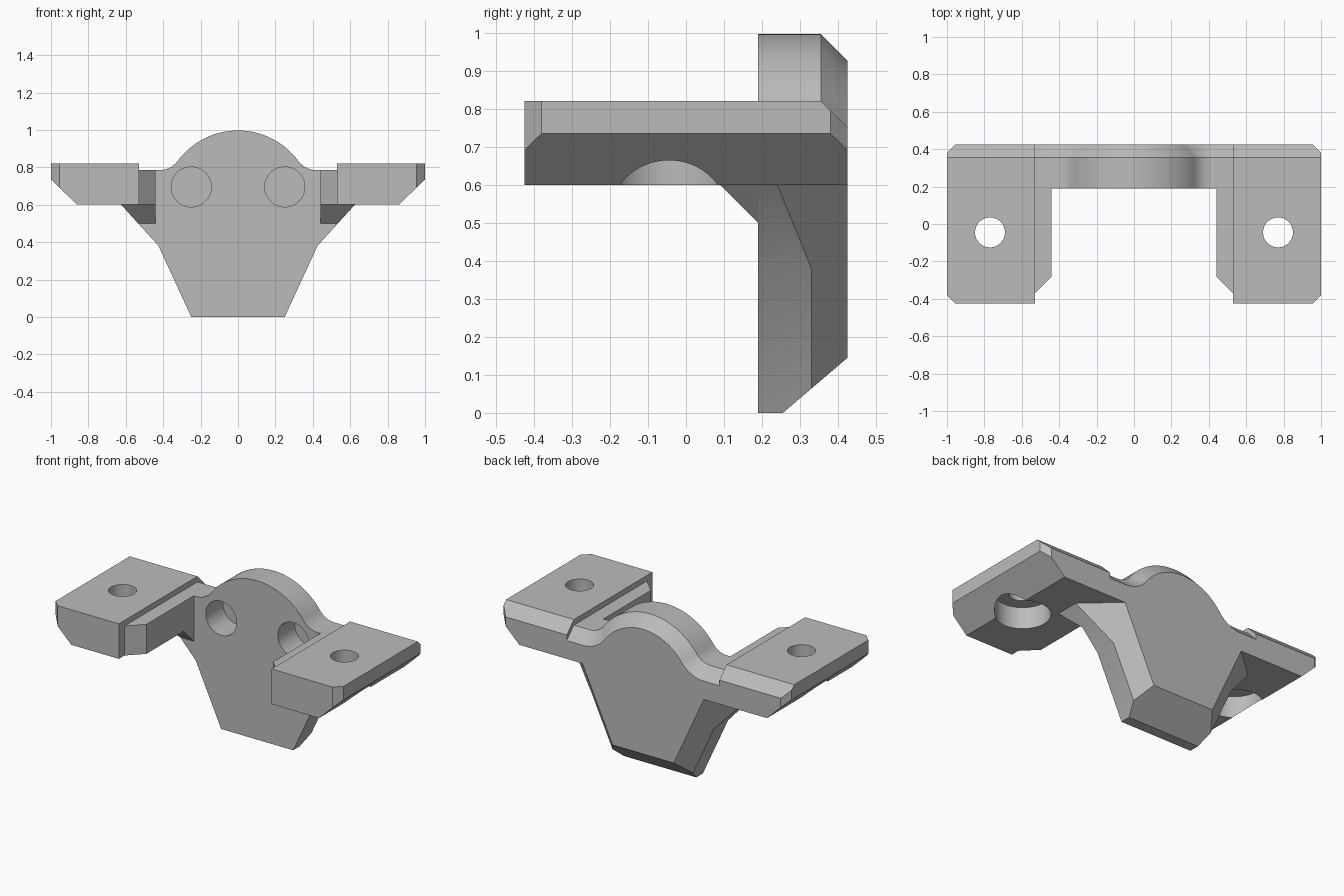
import bpy, bmesh, math
from mathutils import Vector

if "Cube" in bpy.data.objects:
    bpy.data.objects.remove(bpy.data.objects["Cube"])

grey = bpy.data.materials.new("plain grey")
grey.use_nodes = True
colour = (0.5, 0.5, 0.5, 1)
grey.diffuse_color = colour
grey.node_tree.nodes["Principled BSDF"].inputs["Base Color"].default_value = colour


def make_object(name, bm):
    bmesh.ops.recalc_face_normals(bm, faces=bm.faces)
    mesh = bpy.data.meshes.new(name)
    bm.to_mesh(mesh)
    bm.free()
    mesh.materials.append(grey)
    obj = bpy.data.objects.new(name, mesh)
    bpy.context.collection.objects.link(obj)
    return obj


def cut_box(name, low, high, cuts, side=1):
    """Box trimmed by planes (point, outward normal); side=-1 mirrors it in x."""
    bm = bmesh.new()
    bmesh.ops.create_cube(bm, size=1)
    for v in bm.verts:
        v.co = Vector([lo if c < 0 else hi for c, lo, hi in zip(v.co, low, high)])
    for point, normal in cuts:
        bmesh.ops.bisect_plane(bm, geom=bm.verts[:] + bm.edges[:] + bm.faces[:],
                               plane_co=point, plane_no=normal, clear_outer=True)
        bmesh.ops.holes_fill(bm, edges=[e for e in bm.edges if e.is_boundary])
    for v in bm.verts:
        v.co.x *= side
    return make_object(name, bm)


def cylinder(name, centre, radius, length, along_y=False):
    bpy.ops.mesh.primitive_cylinder_add(vertices=64, radius=radius, depth=length, location=centre,
                                        rotation=(math.pi / 2 if along_y else 0, 0, 0))
    obj = bpy.context.object
    obj.name = name
    obj.data.materials.append(grey)
    return obj


def combine(target, tool, operation):
    mod = target.modifiers.new(operation.lower(), "BOOLEAN")
    mod.operation, mod.solver, mod.object = operation, "EXACT", tool
    bpy.context.view_layer.objects.active = target
    bpy.ops.object.modifier_apply(modifier=mod.name)
    bpy.data.objects.remove(tool)


def dome_outline(inset):
    """Rounded top with concave fillets into the shoulders, shrunk by inset."""
    r, f = 0.4 - inset, 0.122 + inset
    fx, fz, cz = 0.42, 0.907, 0.597
    tangent = math.atan2(fz - cz, fx)
    half = [(0.53, 0.6), (0.53, fz - f)]
    for i in range(13):
        a = -math.pi / 2 - (math.pi / 2 - tangent) * i / 12
        half.append((fx + f * math.cos(a), fz + f * math.sin(a)))
    for i in range(1, 21):
        a = tangent + (math.pi / 2 - tangent) * i / 20
        half.append((r * math.cos(a), cz + r * math.sin(a)))
    return half + [(-x, z) for x, z in reversed(half[:-1])]


# Domed upper plate with a bevelled rear rim
bm = bmesh.new()
rings = [[bm.verts.new((x, y, z)) for x, z in dome_outline(inset)]
         for y, inset in ((0.19, 0), (0.355, 0), (0.425, 0.07))]
for a, b in zip(rings, rings[1:]):
    for i in range(len(a)):
        j = (i + 1) % len(a)
        bm.faces.new((a[i], a[j], b[j], b[i]))
bm.faces.new(rings[0])
bm.faces.new(rings[-1])
bracket = make_object("mounting_bracket", bm)

# Planes shared by the tapering lower plate
knee = Vector((0.425, 0.33, 0.38))
taper = Vector((0.908, 0, -0.418))
side_bevel = taper + Vector((0, 1, 0))
flare = (knee, (0.22, 0, -0.2))


def mirrored(point, normal):
    return (-point[0], point[1], point[2]), (-normal[0], normal[1], normal[2])


sides = [(knee, taper), (knee, side_bevel)]
parts = [cut_box("lower_plate", (-0.7, 0.19, 0), (0.7, 0.425, 0.65),
                 sides + [mirrored(*s) for s in sides] + [((0, 0.255, 0), (0, 0.145, -0.17))])]

for s, label in ((1, "left"), (-1, "right")):
    # Flared shoulder, front gusset, inner ledge and main arm
    parts.append(cut_box(label + "_flare", (0.3, 0.19, 0.38), (0.8, 0.425, 0.65),
                         [flare, (knee, side_bevel)], s))
    parts.append(cut_box(label + "_gusset", (0.44, 0, 0.5), (0.8, 0.24, 0.65),
                         [flare, ((0, 0.19, 0.5), (0, -1, -1))], s))
    parts.append(cut_box(label + "_ledge", (0.44, -0.42, 0.6), (0.56, 0.3, 0.785),
                         [((0.53, -0.37, 0), (-1, -1, 0))], s))
    parts.append(cut_box(label + "_arm", (0.53, -0.425, 0.6), (1, 0.425, 0.82),
                         [((0.86, 0, 0.6), (0.135, 0, -0.14)),
                          ((0.955, -0.425, 0), (1, -1, 0)),
                          ((0.955, 0.425, 0), (1, 1, 0)),
                          ((0, 0.355, 0.82), (0, 1, 1))], s))
for part in parts:
    combine(bracket, part, "UNION")

# Bolt holes, underside recesses and blind front sockets
for s in (1, -1):
    combine(bracket, cylinder("bolt_hole", (s * 0.77, -0.045, 0.7), 0.08, 0.6), "DIFFERENCE")
    combine(bracket, cylinder("recess", (s * 0.77, -0.045, 0.585), 0.157, 0.3), "DIFFERENCE")
    combine(bracket, cylinder("socket", (s * 0.25, 0.25, 0.695), 0.107, 0.22, True), "DIFFERENCE")

# Tidy coplanar seams and shade the curved walls smooth
bm = bmesh.new()
bm.from_mesh(bracket.data)
bmesh.ops.remove_doubles(bm, verts=bm.verts, dist=0.0005)
bmesh.ops.dissolve_limit(bm, angle_limit=0.005, verts=bm.verts, edges=bm.edges)
bm.to_mesh(bracket.data)
bm.free()
bpy.ops.object.select_all(action="DESELECT")
bracket.select_set(True)
bpy.context.view_layer.objects.active = bracket
bpy.ops.object.shade_smooth_by_angle(angle=math.radians(20))
